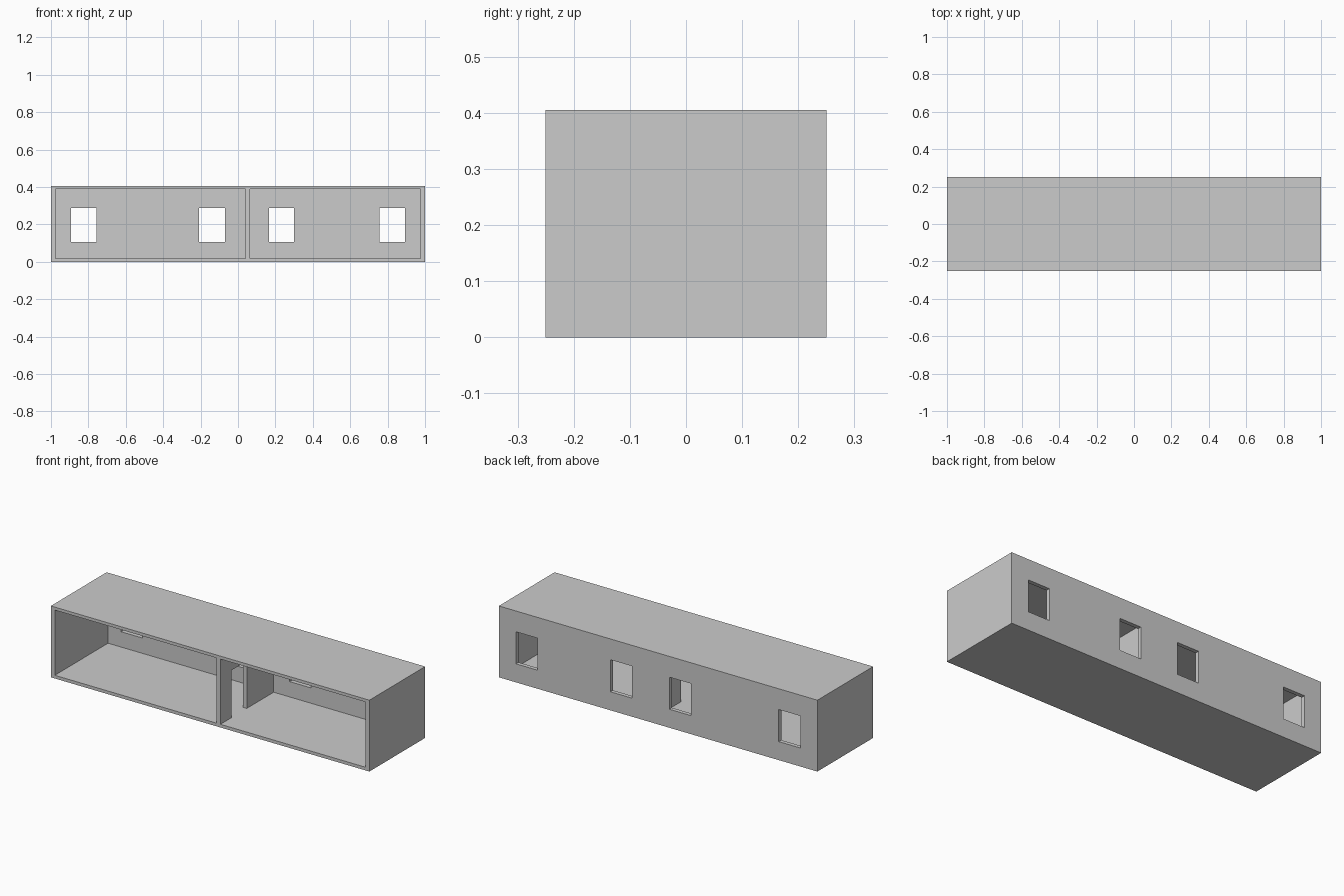
import bpy

if "Cube" in bpy.data.objects:
    bpy.data.objects.remove(bpy.data.objects["Cube"])

H, W, D = 0.405, 1.0, 0.25      # height, half width, half depth
FLOOR, CEIL = 0.018, 0.388      # inner floor and ceiling heights
SIDE, BACK = 0.025, 0.023       # wall thicknesses
SILL, LINTEL = 0.105, 0.287     # window opening heights


def box(name, x0, x1, y0, y1, z0, z1):
    bpy.ops.mesh.primitive_cube_add(
        size=1, location=((x0 + x1) / 2, (y0 + y1) / 2, (z0 + z1) / 2))
    ob = bpy.context.object
    ob.name = name
    ob.scale = (x1 - x0, y1 - y0, z1 - z0)
    bpy.ops.object.transform_apply(location=False, rotation=False, scale=True)
    return ob


def cut(target, cutter):
    # Apply the cut, then discard the cutter
    cutter.hide_render = True
    mod = target.modifiers.new("opening", 'BOOLEAN')
    mod.operation = 'DIFFERENCE'
    mod.solver = 'EXACT'
    mod.object = cutter
    bpy.context.view_layer.objects.active = target
    bpy.ops.object.modifier_apply(modifier=mod.name)
    bpy.data.objects.remove(cutter, do_unlink=True)


# Floor and roof slabs
box("floor", -W, W, -D, D, 0, FLOOR)
box("roof", -W, W, -D, D, CEIL, H)

# End walls
box("left_wall", -W, -W + SIDE, -D, D, FLOOR, CEIL)
box("right_wall", W - SIDE, W, -D, D, FLOOR, CEIL)

# Back wall with four windows
back = box("back_wall", -W + SIDE, W - SIDE, D - BACK, D, FLOOR, CEIL)
for x0, x1 in ((-0.893, -0.757), (-0.208, -0.07), (0.165, 0.3), (0.757, 0.893)):
    cut(back, box("window_cutter", x0, x1, D - 0.1, D + 0.1, SILL, LINTEL))

# Partition between the rooms, with a doorway down to the floor
partition = box("partition", 0.04, 0.065, -D, D - BACK, FLOOR, CEIL)
cut(partition, box("door_cutter", 0.0, 0.1, -0.15, -0.014, FLOOR - 0.05, LINTEL))
